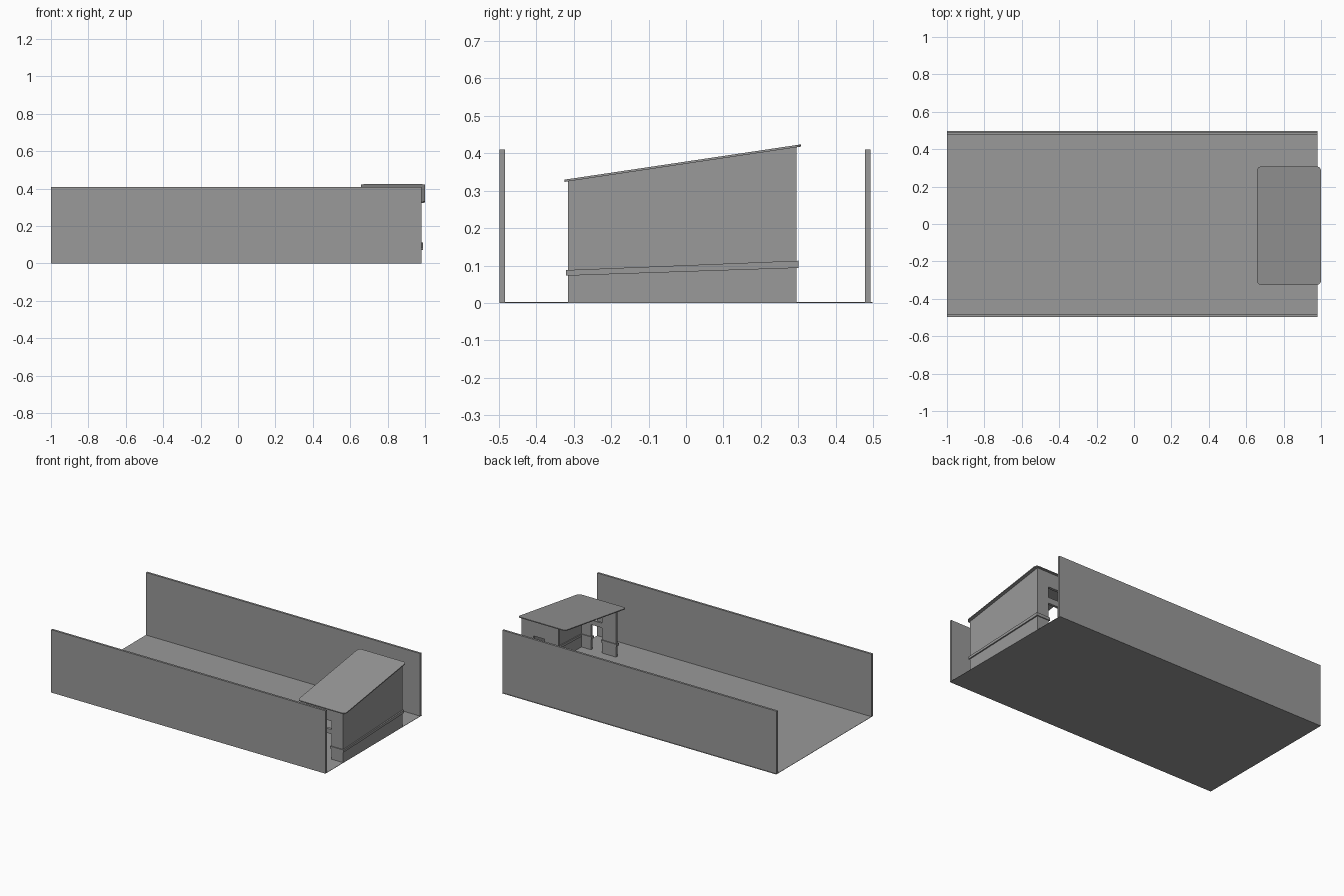
import bpy
import bmesh
import math
from mathutils import Vector

if "Cube" in bpy.data.objects:
    bpy.data.objects.remove(bpy.data.objects["Cube"], do_unlink=True)

grey = bpy.data.materials.new("plain grey")
grey.use_nodes = True
COLOUR = (0.32, 0.32, 0.32, 1)
grey.diffuse_color = COLOUR
grey.node_tree.nodes["Principled BSDF"].inputs["Base Color"].default_value = COLOUR

# Shelter dimensions
FRONT, BACK = -0.315, 0.295      # ends of the shelter along y
INNER, OUTER = 0.715, 0.98       # depth of the shelter along x
LOW = 0.325                      # height at the front end
RISE = 0.28                      # growth towards the back end
THICK = 0.015


def slope(v):
    """Stretch heights so the shelter grows taller towards the back."""
    v.z *= 1 + RISE * (v.y - FRONT) / (BACK - FRONT)


def finish(name, bm, sloped=False):
    if sloped:
        for v in bm.verts:
            slope(v.co)
    bmesh.ops.recalc_face_normals(bm, faces=bm.faces)
    mesh = bpy.data.meshes.new(name)
    bm.to_mesh(mesh)
    bm.free()
    mesh.materials.append(grey)
    obj = bpy.data.objects.new(name, mesh)
    bpy.context.collection.objects.link(obj)
    return obj


def box(name, low, high, sloped=False):
    bm = bmesh.new()
    bmesh.ops.create_cube(bm, size=1)
    low, high = Vector(low), Vector(high)
    for v in bm.verts:
        v.co = (low + high) / 2 + v.co * (high - low)
    return finish(name, bm, sloped)


def extrude(bm, offset):
    result = bmesh.ops.extrude_face_region(bm, geom=bm.faces[:])
    moved = [g for g in result["geom"] if isinstance(g, bmesh.types.BMVert)]
    bmesh.ops.translate(bm, verts=moved, vec=offset)


# Ground and the two long walls
box("ground_slab", (-1, -0.498, 0), (0.98, 0.498, 0.002))
box("front_wall", (-1, -0.498, 0), (0.98, -0.484, 0.41))
box("back_wall", (-1, 0.479, 0), (0.98, 0.493, 0.41))

# Shelter rear panel
box("shelter_panel", (OUTER - THICK, FRONT, 0), (OUTER, BACK, LOW), True)


def side_frame(name, y):
    """Two legs joined by a lintel and a crossbar, with openings between."""
    xs = [INNER, 0.815, 0.895, OUTER - THICK]
    zs = [0, 0.165, 0.195, 0.25, LOW]
    openings = {(1, 0), (1, 2)}
    bm = bmesh.new()
    for i in range(len(xs) - 1):
        for k in range(len(zs) - 1):
            if (i, k) not in openings:
                corners = [(i, k), (i + 1, k), (i + 1, k + 1), (i, k + 1)]
                bm.faces.new([bm.verts.new((xs[a], y, zs[b])) for a, b in corners])
    bmesh.ops.remove_doubles(bm, verts=bm.verts, dist=0.0001)
    extrude(bm, (0, THICK, 0))
    finish(name, bm, True)


side_frame("front_side_frame", FRONT)
side_frame("back_side_frame", BACK - THICK)

# Trim rail along the panel, wrapping round the legs
LIP = 0.006
rail = (0.073, 0.088)
box("panel_rail", (OUTER - THICK - LIP, FRONT - LIP, rail[0]),
    (OUTER + 0.008, BACK + LIP, rail[1]), True)
for end, y in (("front", FRONT), ("back", BACK - THICK)):
    for leg, x0, x1 in (("inner", INNER - LIP, 0.815 + LIP),
                        ("outer", 0.895 - LIP, OUTER - THICK)):
        box(f"{end}_{leg}_leg_rail", (x0, y - LIP, rail[0]),
            (x1, y + THICK + LIP, rail[1]), True)

# Sloping roof with rounded corners
bm = bmesh.new()
x0, x1, y0, y1, radius = 0.657, 1.0, -0.325, 0.307, 0.022
rim = []
centres = [(x1 - radius, y1 - radius), (x0 + radius, y1 - radius),
           (x0 + radius, y0 + radius), (x1 - radius, y0 + radius)]
for quarter, (cx, cy) in enumerate(centres):
    for step in range(5):
        angle = (quarter + step / 4) * math.pi / 2
        x, y = cx + radius * math.cos(angle), cy + radius * math.sin(angle)
        v = Vector((x, y, LOW))
        slope(v)
        rim.append(bm.verts.new(v))
bm.faces.new(rim)
extrude(bm, (0, 0, 0.006))
finish("shelter_roof", bm)
